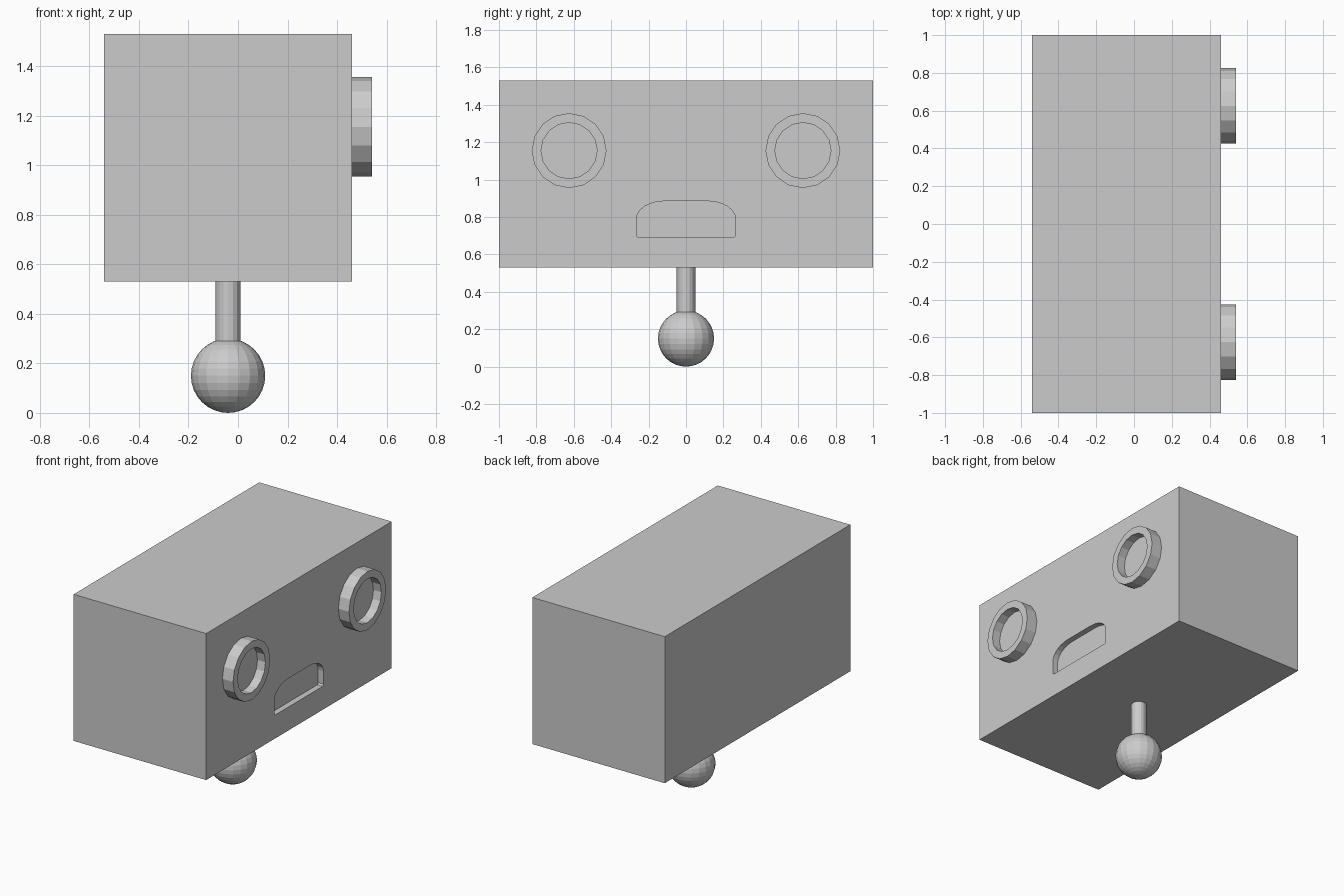
import bpy, bmesh
from math import pi, cos, sin

if "Cube" in bpy.data.objects:
    bpy.data.objects.remove(bpy.data.objects["Cube"])

CX = -0.04       # centre of the head in x
FACE = 0.46      # face plane of the head


def add_mesh(name, bm):
    bmesh.ops.recalc_face_normals(bm, faces=bm.faces)
    mesh = bpy.data.meshes.new(name)
    bm.to_mesh(mesh)
    bm.free()
    ob = bpy.data.objects.new(name, mesh)
    bpy.context.collection.objects.link(ob)
    return ob


# Box head
bpy.ops.mesh.primitive_cube_add(size=1, location=(CX, 0, 1.03))
head = bpy.context.object
head.name = "box_head"
head.scale = (1, 2, 1)
bpy.ops.object.transform_apply(location=False, rotation=False, scale=True)

# Mouth outline: elliptical upper corners, small lower rounding
half = [(0.265 - 0.01, 0.69), (0.265, 0.70)]
half += [(0.115 + 0.15 * cos(a * pi / 12), 0.79 + 0.095 * sin(a * pi / 12)) for a in range(7)]
outline = half + [(-y, z) for y, z in reversed(half)]
bm = bmesh.new()
face = bm.faces.new([bm.verts.new((FACE - 0.04, y, z)) for y, z in outline])
ext = bmesh.ops.extrude_face_region(bm, geom=[face])
bmesh.ops.translate(bm, vec=(0.1, 0, 0),
                    verts=[v for v in ext["geom"] if isinstance(v, bmesh.types.BMVert)])
cutter = add_mesh("mouth_cutter", bm)
cutter.hide_render = True
cutter.hide_viewport = True
cut = head.modifiers.new("mouth_recess", "BOOLEAN")
cut.operation = "DIFFERENCE"
cut.solver = "EXACT"
cut.object = cutter

# Eyes: 16-sided discs with an inset, sunken front
for side, name in ((-1, "left_eye_ring"), (1, "right_eye_ring")):
    bpy.ops.mesh.primitive_cylinder_add(vertices=16, radius=0.2, depth=0.1,
                                        location=(FACE + 0.03, side * 0.625, 1.155),
                                        rotation=(0, pi / 2, 0))
    eye = bpy.context.object
    eye.name = name
    bm = bmesh.new()
    bm.from_mesh(eye.data)
    front = max(bm.faces, key=lambda f: f.calc_center_median().z)
    bmesh.ops.inset_region(bm, faces=[front], thickness=0.05)
    ext = bmesh.ops.extrude_face_region(bm, geom=[front])
    bmesh.ops.translate(bm, vec=(0, 0, -0.06),
                        verts=[v for v in ext["geom"] if isinstance(v, bmesh.types.BMVert)])
    if front.is_valid:
        bmesh.ops.delete(bm, geom=[front], context="FACES")
    bm.to_mesh(eye.data)
    bm.free()

# Neck post
bpy.ops.mesh.primitive_cylinder_add(vertices=16, radius=0.05, depth=0.3, location=(CX, 0, 0.4))
bpy.context.object.name = "neck_post"

# Ball base
bpy.ops.mesh.primitive_uv_sphere_add(segments=20, ring_count=16, radius=0.15, location=(CX, 0, 0.15))
bpy.context.object.name = "ball_base"
